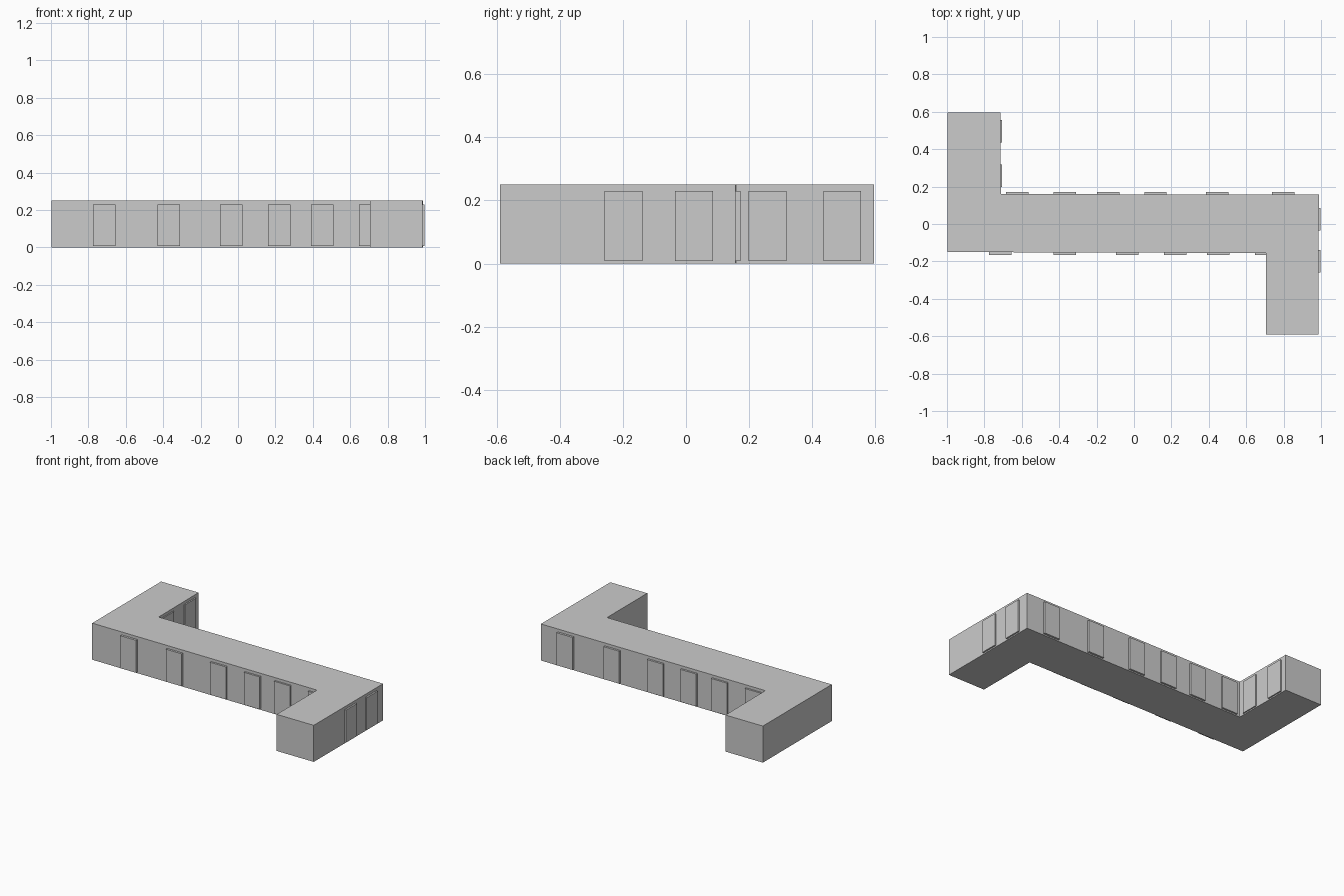
import bpy, bmesh

if "Cube" in bpy.data.objects:
    bpy.data.objects.remove(bpy.data.objects["Cube"])

H = 0.25                # building height
P0, P1 = 0.008, 0.23    # panel bottom and top
W = 0.12                # panel width


def prism(name, outline, z0, z1):
    bm = bmesh.new()
    face = bm.faces.new([bm.verts.new((x, y, z0)) for x, y in outline])
    top = bmesh.ops.extrude_face_region(bm, geom=[face])
    verts = [g for g in top["geom"] if isinstance(g, bmesh.types.BMVert)]
    bmesh.ops.translate(bm, vec=(0, 0, z1 - z0), verts=verts)
    bmesh.ops.recalc_face_normals(bm, faces=bm.faces)
    me = bpy.data.meshes.new(name)
    bm.to_mesh(me)
    bm.free()
    ob = bpy.data.objects.new(name, me)
    bpy.context.collection.objects.link(ob)
    return ob


def panel(name, x0, x1, y0, y1):
    prism(name, [(x0, y0), (x1, y0), (x1, y1), (x0, y1)], P0, P1)


# Z-shaped building body
prism("building_body", [
    (-0.998, 0.595), (-0.715, 0.595), (-0.712, 0.16), (0.988, 0.157),
    (0.986, -0.59), (0.706, -0.59), (0.706, -0.155), (-0.998, -0.15)], 0, H)

# door panels along the front wall, the last one runs into the wing
for x in (-0.775, -0.43, -0.095, 0.16, 0.39, 0.647):
    panel("front_panel", x, x + W, -0.166, -0.146)

# door panels along the back wall
for x in (-0.685, -0.43, -0.197, 0.055, 0.385, 0.738):
    panel("back_panel", x, x + W, 0.15, 0.172)

# panels on the inner wall of the rear wing
for y in (0.198, 0.435):
    panel("wing_panel", -0.725, -0.705, y, y + W)

# panels on the right outer wall
for y in (-0.258, -0.035):
    panel("side_panel", 0.975, 0.998, y, y + W)
